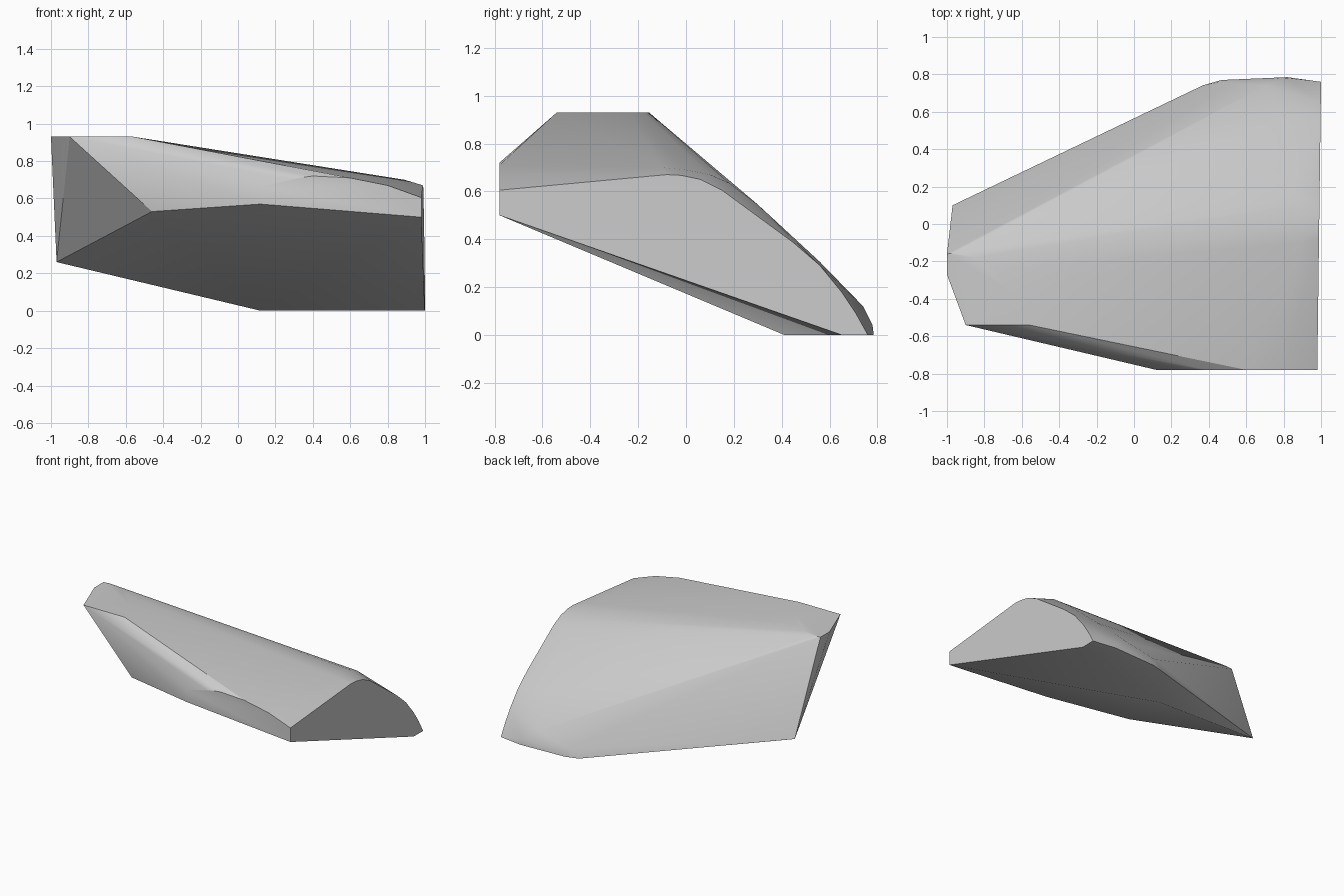
import bpy, bmesh, math

if "Cube" in bpy.data.objects:
    bpy.data.objects.remove(bpy.data.objects["Cube"])

pts = []

# flat peak at the left end, with a rounded inner rim
pts += [(x, y, .93) for x, y in [(-1, -.27), (-1, -.16), (-.95, -.155), (-.85, -.18), (-.75, -.24),
                                 (-.66, -.36), (-.56, -.54), (-.9, -.54)]]

# flat cut on the front (y, fixed)
pts += [(x, -.78, z) for x, z in [(.12, .57), (.12, .66), (.28, .705), (.4, .72), (.6, .71),
                                  (.8, .67), (.98, .605), (.98, .5)]]

# right end profile, slightly slanted plane
pts += [(.98 + .02 * (y + .78) / 1.54, y, z) for y, z in
        [(-.08, .67), (-.02, .667), (.06, .65), (.15, .605), (.3, .495), (.45, .385),
         (.56, .29), (.65, .18), (.71, .09), (.76, 0), (.65, 0)]]

# rounded shoulder just inside the right end
pts += [(.89, -.1, .70), (.88, 0, .69), (.87, .1, .67), (.86, .18, .635), (.85, .3, .545),
        (.82, .43, .425), (.78, .56, .305), (.7, .74, .12)]

# back toe
pts += [(.45, .757, .06), (.82, .78, .04), (.82, .785, 0), (.47, .77, 0), (.37, .742, 0)]

# underside corners and lower left tip
pts += [(.12, .41, 0), (-.97, .1, .26), (-.93, .119, .252), (-.46, -.6, .53)]

bm = bmesh.new()
for p in pts:
    bm.verts.new(p)
res = bmesh.ops.convex_hull(bm, input=bm.verts)
loose = [v for v in bm.verts if not v.link_faces]
bmesh.ops.delete(bm, geom=loose, context='VERTS')
bmesh.ops.dissolve_limit(bm, angle_limit=math.radians(.5), verts=bm.verts, edges=bm.edges)
bmesh.ops.recalc_face_normals(bm, faces=bm.faces)

me = bpy.data.meshes.new("boulder")
bm.to_mesh(me)
bm.free()
ob = bpy.data.objects.new("boulder", me)
bpy.context.collection.objects.link(ob)
bpy.context.view_layer.objects.active = ob
ob.select_set(True)
bpy.ops.object.shade_smooth_by_angle(angle=math.radians(25))
